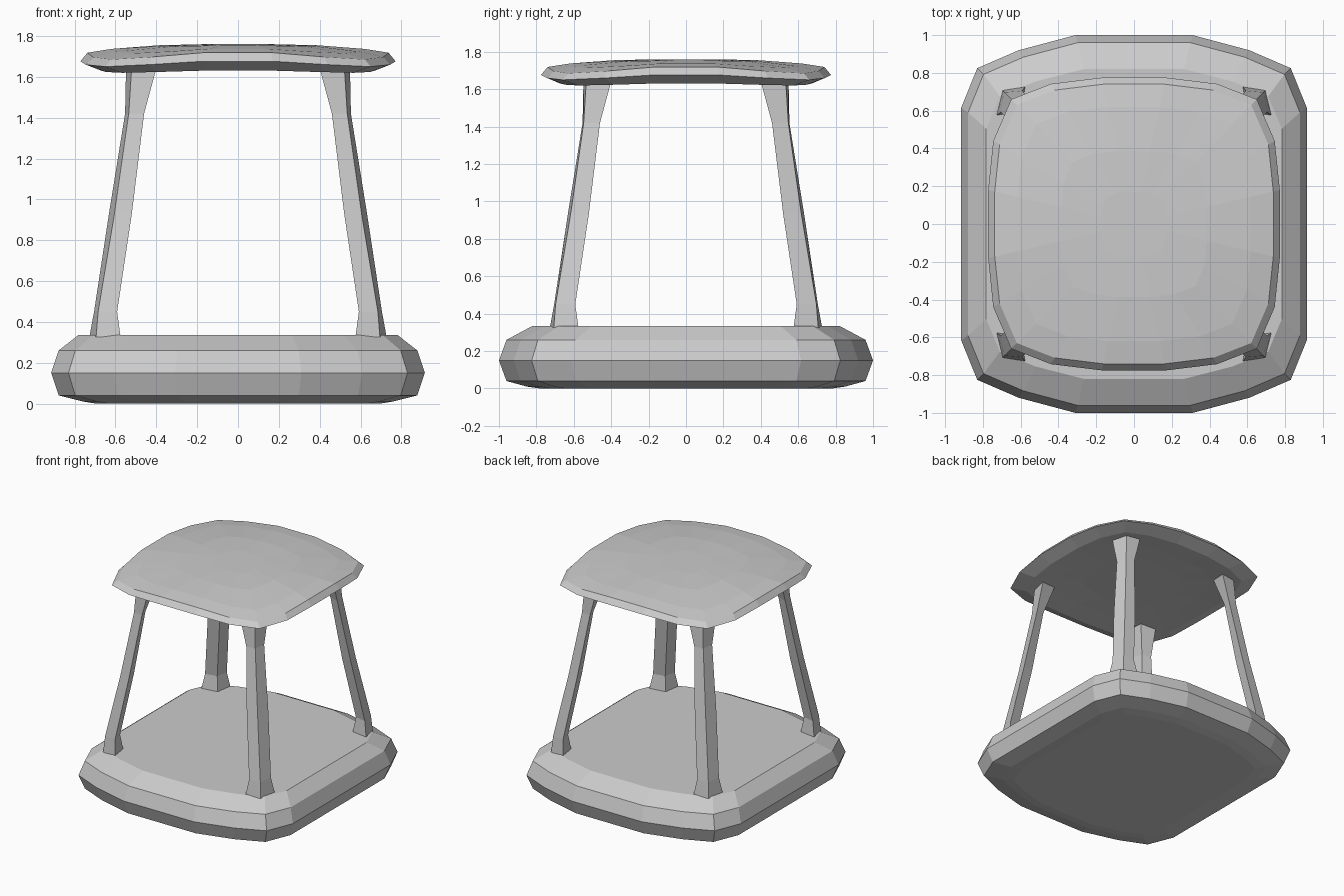
import bpy, bmesh

if "Cube" in bpy.data.objects:
    bpy.data.objects.remove(bpy.data.objects["Cube"])


def finish(name, bm):
    bmesh.ops.recalc_face_normals(bm, faces=bm.faces)
    mesh = bpy.data.meshes.new(name)
    bm.to_mesh(mesh)
    bm.free()
    obj = bpy.data.objects.new(name, mesh)
    bpy.context.collection.objects.link(obj)
    return obj


def four_way(quarter):
    """Closed outline from one quarter, mirrored in x and y."""
    a = list(quarter)
    out = a + [(-x, y) for x, y in reversed(a)]
    out += [(-x, -y) for x, y in a] + [(x, -y) for x, y in reversed(a)]
    clean = []
    for p in out:
        if p not in clean:
            clean.append(p)
    return clean


def loft(bm, rings, cap_start=True, cap_end=True):
    loops = [[bm.verts.new(p) for p in r] for r in rings]
    n = len(loops[0])
    for a, b in zip(loops, loops[1:]):
        for i in range(n):
            j = (i + 1) % n
            bm.faces.new((a[i], a[j], b[j], b[i]))
    if cap_start:
        bm.faces.new(loops[0])
    if cap_end:
        bm.faces.new(loops[-1])


# Base slab: rounded outline with bevelled rim
outline = four_way([(0.915, 0.32), (0.915, 0.615), (0.83, 0.825), (0.61, 0.92), (0.31, 1.0)])
profile = [(0.0, 0.76, 0.78), (0.01, 0.83, 0.85), (0.04, 0.96, 0.96),
           (0.15, 1.0, 1.0), (0.26, 0.96, 0.96), (0.335, 0.855, 0.82)]
bm = bmesh.new()
loft(bm, [[(x * sx, y * sy, z) for x, y in outline] for z, sx, sy in profile])
finish("base", bm)

# Roof: thin domed canopy whose corners droop
edge = four_way([(0.772, 0.18), (0.745, 0.44), (0.65, 0.66), (0.44, 0.742), (0.17, 0.775)])


def roof_ring(scale, z, droop):
    return [(x * scale, y * scale, z - droop * (abs(x * y) / 0.43) ** 1.2 ) for x, y in edge]


roof = [roof_ring(0.4, 1.65, 0.0), roof_ring(0.65, 1.645, 0.008), roof_ring(0.87, 1.635, 0.015),
        roof_ring(1.0, 1.685, 0.035), roof_ring(0.955, 1.73, 0.045), roof_ring(0.8, 1.745, 0.03),
        roof_ring(0.5, 1.757, 0.008), roof_ring(0.22, 1.76, 0.0)]
bm = bmesh.new()
loft(bm, roof)
finish("roof", bm)

# Corner posts: four-sided, leaning inward; (z, outer, corner, inner end)
sections = [(0.325, 0.728, 0.695, 0.575), (0.45, 0.705, 0.685, 0.592), (0.93, 0.632, 0.605, 0.52),
            (1.42, 0.553, 0.535, 0.46), (1.66, 0.548, 0.52, 0.395)]
for side, sx in (("right", 1), ("left", -1)):
    for end, sy in (("front", -1), ("back", 1)):
        rings = []
        for z, out, corner, inn in sections:
            mid = inn + 0.02
            pts = [(out, inn), (corner, corner + 0.012), (inn, out), (mid, mid)]
            rings.append([(x * sx, y * sy, z) for x, y in pts])
        bm = bmesh.new()
        loft(bm, rings)
        finish(f"{end}_{side}_post", bm)
